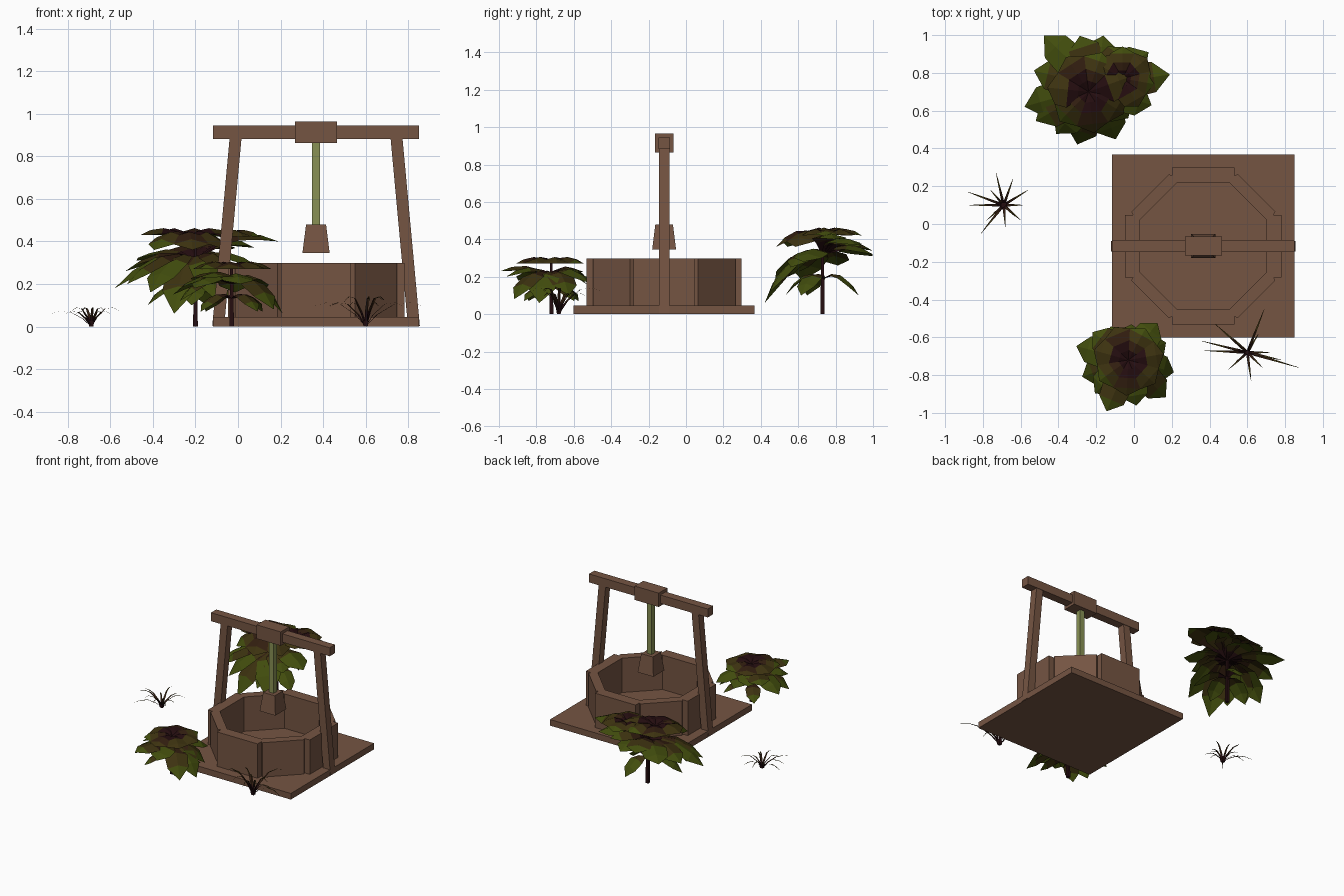
import bpy, math
from mathutils import Vector

if "Cube" in bpy.data.objects:
    bpy.data.objects.remove(bpy.data.objects["Cube"])

CX, CY = 0.367, -0.117


def mat(name, r, g, b):
    m = bpy.data.materials.new(name)
    m.diffuse_color = (r, g, b, 1)
    m.use_nodes = True
    m.node_tree.nodes["Principled BSDF"].inputs["Base Color"].default_value = m.diffuse_color
    return m


WOOD = mat("brown wood", 0.178, 0.09, 0.055)
ROPE = mat("green rope", 0.25, 0.285, 0.09)
DARK = mat("dark stem", 0.018, 0.004, 0.005)
BROWN = mat("brown leaf", 0.032, 0.013, 0.005)
OLIVE = mat("olive brown leaf", 0.046, 0.032, 0.005)
GREEN = mat("green leaf", 0.054, 0.074, 0.004)
PLANT = [DARK, BROWN, OLIVE, GREEN]


def make(name, verts, faces, mats, idx=None):
    me = bpy.data.meshes.new(name)
    me.from_pydata([tuple(v) for v in verts], [], faces)
    for m in mats:
        me.materials.append(m)
    if idx:
        for p, i in zip(me.polygons, idx):
            p.material_index = i
    ob = bpy.data.objects.new(name, me)
    bpy.context.collection.objects.link(ob)
    return ob


def prism(name, bottom, top, material):
    """Closed solid between two matching outlines (counter-clockwise from above)."""
    n = len(bottom)
    faces = [tuple(range(n))[::-1], tuple(range(n, 2 * n))]
    faces += [(i, (i + 1) % n, n + (i + 1) % n, n + i) for i in range(n)]
    return make(name, bottom + top, faces, [material])


def square(x, y, z, hx, hy):
    return [(x - hx, y - hy, z), (x + hx, y - hy, z), (x + hx, y + hy, z), (x - hx, y + hy, z)]


def block(name, x, y, z0, z1, a, b, material, a2=None, b2=None, x2=None):
    top = square(x if x2 is None else x2, y, z1, a2 or a, b2 or b)
    return prism(name, square(x, y, z0, a, b), top, material)


# base slab
block("base_slab", CX, CY, 0, 0.045, 0.484, 0.484, WOOD)

# octagonal wall as one ring: raised side panels, slits beside them, set-back diagonals
outer, inner = [], []   # per quarter: 6 outer points and 2 inner points
for k in range(4):
    c, s = math.cos(k * math.pi / 2), math.sin(k * math.pi / 2)
    turn = lambda u, v: (CX + c * u - s * v, CY + s * u + c * v)
    outer += [turn(*p) for p in [(.381, -.182), (.372, -.165), (.415, -.165),
                                 (.415, .165), (.372, .165), (.381, .182)]]
    inner += [turn(.335, -.139), turn(.335, .139)]
flat = outer + inner
N = len(flat)
verts = [(x, y, 0.04) for x, y in flat] + [(x, y, 0.298) for x, y in flat]
faces = []
for i in range(24):
    j = (i + 1) % 24
    faces.append((i, j, N + j, N + i))
for i in range(8):
    a, b = 24 + i, 24 + (i + 1) % 8
    faces.append((b, a, N + a, N + b))
for k in range(4):
    o, p, q = 6 * k, 24 + 2 * k, 24 + 2 * k + 1
    nxt, pn = (6 * k + 6) % 24, 24 + (2 * k + 2) % 8
    for f in [(p, o, o + 1), (p, o + 1, o + 2), (p, o + 2, o + 3, q), (q, o + 3, o + 4),
              (q, o + 4, o + 5), (q, o + 5, nxt, pn)]:
        faces.append(tuple(N + v for v in f))
make("octagonal_wall", verts, faces, [WOOD])

# frame, hub, rope and bucket
for sgn in (-1, 1):
    block("leaning_post", CX + sgn * 0.460, CY, 0.003, 0.89, 0.028, 0.028, WOOD,
          x2=CX + sgn * 0.378)
block("cross_beam", CX, CY, 0.882, 0.944, 0.484, 0.031, WOOD)
block("beam_hub", CX, CY, 0.863, 0.965, 0.098, 0.05, WOOD)
block("rope", CX, CY, 0.47, 0.87, 0.019, 0.019, ROPE)
block("bucket", CX, CY, 0.345, 0.48, 0.064, 0.064, WOOD, 0.047, 0.047)


# leaves: creased arching sheets, coloured in bands from the stem to the tip
STATIONS = [(0, 0.06), (0.25, 0.55), (0.5, 1), (0.78, 0.9), (1, 0)]


def leaf(name, x, y, deg, reach, z0, z1, zt, width, bands):
    a = math.radians(deg)
    d, side = Vector((math.cos(a), math.sin(a), 0)), Vector((-math.sin(a), math.cos(a), 0))
    verts, faces, idx = [], [], []
    for t, w in STATIONS:
        z = (1 - t) ** 2 * z0 + 2 * t * (1 - t) * z1 + t * t * zt
        mid = Vector((x, y, z)) + d * reach * t
        drop = Vector((0, 0, -0.28 * width * w))
        verts += [mid - side * width * w + drop, mid, mid + side * width * w + drop]
    for i in range(4):
        o = 3 * i
        for j in (0, 1):
            if i == 3:
                faces.append((o + j, o + 4, o + j + 1))
            else:
                faces.append((o + j, o + j + 3, o + j + 4, o + j + 1))
            idx.append(bands[i])
    make(name, verts, faces, PLANT, idx)


OUTER = [(0, 2, 3, 3), (0, 1, 2, 3)]
TOP = [(0, 0, 2, 2), (0, 1, 2, 3), (0, 0, 1, 2)]


def stem(name, x, y, h):
    block(name, x, y, 0, h, 0.011, 0.011, DARK, 0.007, 0.007)


# back bush: (angle, reach, tip height), with two crowns
BX, BY = -0.2, 0.73
stem("back_bush_stem", BX, BY, 0.4)
for n, (deg, r, zt) in enumerate([
        (136, .385, .31), (108, .28, .34), (82, .27, .32), (52, .26, .36), (33, .33, .37),
        (9, .395, .40), (-19, .31, .28), (-45, .24, .25), (-70, .30, .12), (-108, .325, .06),
        (-130, .33, .16), (-150, .37, .2), (-164, .395, .18), (166, .34, .26)]):
    leaf("back_bush_leaf", BX, BY, deg, r, 0.32, max(0.40, zt + 0.1), zt, 0.09, OUTER[n % 2])
for k in range(7):
    leaf("back_bush_top_leaf", -0.24, 0.70, 20 + k * 51.4, 0.22, 0.42, 0.50,
         0.43 if k < 4 else 0.36, 0.095, TOP[k % 3])
for k, deg in enumerate((-60, -10, 40, 90, 150)):
    leaf("back_bush_side_leaf", -0.06, 0.77, deg, 0.17, 0.42, 0.49, 0.42, 0.075, TOP[k % 2])
for deg, r in [(75, .2), (-30, .23), (200, .24), (-95, .2)]:
    leaf("back_bush_low_leaf", BX, BY, deg, r, 0.19, 0.27, 0.1, 0.06, OUTER[0])

# front bush
FX, FY = -0.03, -0.72
stem("front_bush_stem", FX, FY, 0.27)
for n, (deg, r, zt) in enumerate([
        (165, .285, .15), (200, .26, .12), (225, .25, .18), (247, .295, .23), (280, .245, .2),
        (315, .28, .08), (345, .25, .06), (25, .22, .1), (52, .25, .17), (85, .19, .16),
        (118, .2, .2), (142, .24, .22)]):
    leaf("front_bush_leaf", FX, FY, deg, r, 0.2, 0.30, zt, 0.078, OUTER[n % 2])
for k in range(7):
    leaf("front_bush_top_leaf", FX, FY, 10 + k * 51.4, 0.19, 0.28, 0.335, 0.27, 0.085, TOP[k % 3])
for k in range(4):
    leaf("front_bush_low_leaf", FX, FY, 40 + k * 90, 0.19, 0.13, 0.2, 0.07, 0.05, OUTER[1])


# grass: thin arching blades given by their tips
def tuft(name, x, y, h, tips):
    verts, faces, idx = [], [], []
    for n, (tx, ty) in enumerate(tips):
        d = Vector((tx - x, ty - y, 0))
        side = Vector((-d.y, d.x, 0)).normalized()
        peak = h * (1.0 if n % 2 else 0.8)
        o = len(verts)
        for t, w in [(0, .006), (.25, .007), (.55, .005), (.8, .003), (1, .0008)]:
            z = peak * math.sin(min(1, t * 1.25) * math.pi / 2) - peak * 0.2 * max(0, t - .7) / .3
            p = Vector((x, y, z)) + d * t ** 1.15
            verts += [p - side * w, p + side * w]
        for i in range(4):
            q = o + 2 * i
            faces.append((q, q + 2, q + 3, q + 1))
            idx.append((0, 1, 2, 2)[i])
    make(name, verts, faces, PLANT, idx)
    block(name + "_root", x, y, 0, 0.025, 0.01, 0.01, DARK, 0.014, 0.014)


tuft("left_grass", -0.69, 0.1, 0.095,
     [(-.88, .17), (-.87, .1), (-.81, -.05), (-.73, .27), (-.64, .24), (-.56, .18), (-.6, .02),
      (-.68, -.02), (-.76, .18), (-.78, .02), (-.59, .10), (-.63, .04)])
tuft("front_grass", 0.6, -0.68, 0.15,
     [(.43, -.53), (.69, -.45), (.36, -.62), (.37, -.67), (.872, -.76), (.62, -.83), (.78, -.72),
      (.5, -.77), (.66, -.58), (.72, -.68), (.52, -.6), (.68, -.76)])
